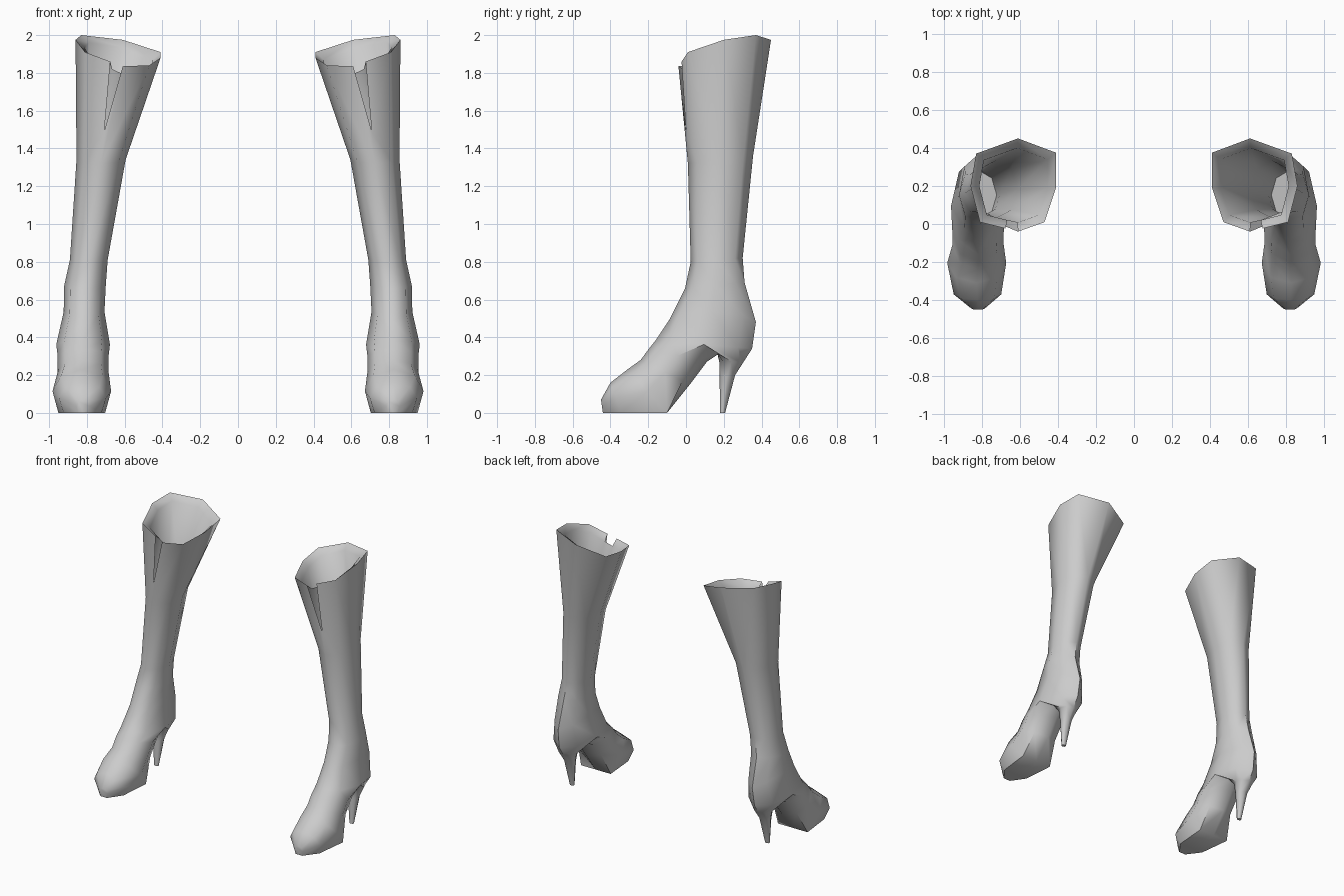
import bpy, bmesh, math

if "Cube" in bpy.data.objects:
    bpy.data.objects.remove(bpy.data.objects["Cube"])

leather = bpy.data.materials.new("grey_leather")
leather.diffuse_color = (0.6, 0.6, 0.6, 1)
leather.use_nodes = True
leather.node_tree.nodes["Principled BSDF"].inputs["Base Color"].default_value = leather.diffuse_color

bm = bmesh.new()


def ring(front, back, xc, hw, lift=0.0, flat=False):
    """Eight points around a section running from front (y, z) to back (y, z)."""
    pts = []
    for k in range(8):
        a = k * math.pi / 4
        t, sx = (1 - math.cos(a)) / 2, math.sin(a)
        if flat and k in (3, 5):          # squared off sole corners
            t, sx = 1, math.copysign(0.8, sx)
        pts.append((xc + hw * sx,
                    front[0] + (back[0] - front[0]) * t,
                    front[1] + (back[1] - front[1]) * t + lift * abs(sx)))
    return pts


def shrink(pts, s, dz=0.0):
    c = [sum(p[i] for p in pts) / 8 for i in range(3)]
    return [(c[0] + (p[0] - c[0]) * s, c[1] + (p[1] - c[1]) * s, p[2] + dz) for p in pts]


def add(pts):
    return [bm.verts.new(p) for p in pts]


def bridge(a, b, skip=()):
    for k in range(8):
        if k not in skip:
            j = (k + 1) % 8
            bm.faces.new((a[k], a[j], b[j], b[k]))


def loft(loops, skip=()):
    for i in range(len(loops) - 1):
        bridge(loops[i], loops[i + 1], skip if i == 0 else ())


# Shaft: slanted top edge down to the ankle and heel cup
top = [(0.61, -0.04, 1.835), (0.81, 0.01, 1.91), (0.86, 0.2, 1.975), (0.83, 0.37, 2.0),
       (0.61, 0.45, 1.975), (0.41, 0.375, 1.91), (0.41, 0.19, 1.88), (0.47, 0.01, 1.84)]
calf = ring((0.01, 1.32), (0.355, 1.36), 0.725, 0.13)
ankle = ring((0.025, 0.80), (0.30, 0.82), 0.79, 0.10)
low_ankle = ring((-0.005, 0.66), (0.31, 0.69), 0.81, 0.11)
instep = ring((-0.09, 0.49), (0.37, 0.48), 0.815, 0.108, lift=0.05)
cup = ring((-0.16, 0.385), (0.35, 0.34), 0.82, 0.142)
shaft = [add(p) for p in (top, calf, ankle, low_ankle, instep, cup)]
loft(shaft, skip=(0,))

# Open slit at the front of the shaft
t0, t1 = shaft[0], shaft[1]
slit = bm.verts.new(t0[0].co.lerp(t0[1].co, 0.33))
tip = bm.verts.new((0.708, 0.0, 1.49))
bm.faces.new((t0[0], tip, t1[0]))
bm.faces.new((t1[0], tip, t1[1]))
bm.faces.new((t0[1], t1[1], tip, slit))

# Rim and lining inside the shaft
lining = [add(p) for p in (shrink(top, 0.8, -0.04), shrink(calf, 0.88),
                           shrink(ankle, 0.86), shrink(low_ankle, 0.8))]
l0, l1 = lining[0], lining[1]
bridge(t0, l0, skip=(0,))
loft(lining, skip=(0,))
slit_in = bm.verts.new(l0[0].co.lerp(l0[1].co, 0.33))
bm.faces.new((slit, t0[1], l0[1], slit_in))
bm.faces.new((l0[0], slit_in, l0[1], l1[1], l1[0]))
bm.faces.new(lining[-1])

# Seam under the arch where the foot and the heel part
c = shaft[-1]
mr, m, ml = add([(0.89, 0.165, 0.32), (0.82, 0.17, 0.31), (0.75, 0.165, 0.32)])

# Foot: arch, ball, toe and toe tip
foot = [[c[0], c[1], c[2], mr, m, ml, c[6], c[7]]] + [add(p) for p in (
    ring((-0.20, 0.335), (0.11, 0.27), 0.82, 0.135),
    ring((-0.24, 0.28), (0.02, 0.15), 0.82, 0.135),
    ring((-0.31, 0.23), (-0.10, 0.0), 0.827, 0.155, flat=True),
    ring((-0.40, 0.16), (-0.34, 0.0), 0.823, 0.125, flat=True),
    ring((-0.45, 0.07), (-0.44, 0.0), 0.82, 0.035, flat=True))]
loft(foot)
bm.faces.new(foot[-1])

# Heel: tapers from the cup to a thin spike
heel = [[m, mr, c[2], c[3], c[4], c[5], c[6], ml]] + [add(p) for p in (
    ring((0.176, 0.27), (0.305, 0.27), 0.82, 0.068),
    ring((0.178, 0.19), (0.26, 0.20), 0.82, 0.042),
    ring((0.18, 0.0), (0.207, 0.0), 0.82, 0.018))]
loft(heel)
bm.faces.new(heel[-1])

bmesh.ops.recalc_face_normals(bm, faces=bm.faces)
mesh = bpy.data.meshes.new("boots")
bm.to_mesh(mesh)
bm.free()
mesh.materials.append(leather)
boots = bpy.data.objects.new("boots", mesh)
bpy.context.collection.objects.link(boots)
bpy.context.view_layer.objects.active = boots
boots.select_set(True)
bpy.ops.object.shade_smooth_by_angle(angle=math.radians(60))

# Second boot of the pair
mirror = boots.modifiers.new("pair", 'MIRROR')
mirror.use_mirror_merge = False
